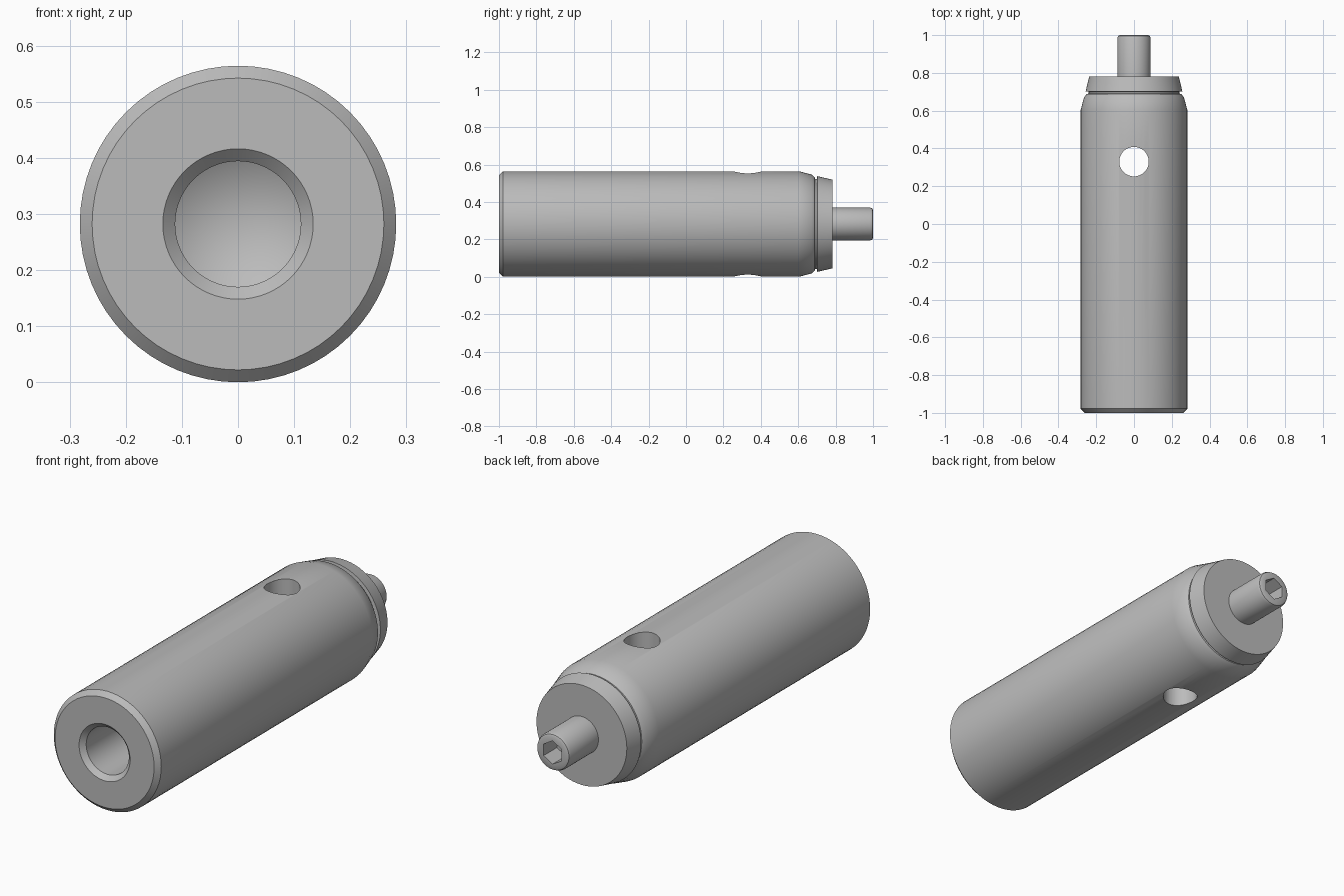
import bpy
import bmesh
import math
from mathutils import Matrix

cube = bpy.data.objects.get("Cube")
if cube:
    bpy.data.objects.remove(cube, do_unlink=True)

AXIS_Z = 0.282
SEGMENTS = 64

steel = bpy.data.materials.new("grey steel")
steel.use_nodes = True
GREY = (0.5, 0.5, 0.5, 1.0)
steel.diffuse_color = GREY
steel.node_tree.nodes["Principled BSDF"].inputs["Base Color"].default_value = GREY


def make_object(name, bm):
    bmesh.ops.recalc_face_normals(bm, faces=bm.faces)
    mesh = bpy.data.meshes.new(name)
    bm.to_mesh(mesh)
    bm.free()
    mesh.materials.append(steel)
    obj = bpy.data.objects.new(name, mesh)
    bpy.context.collection.objects.link(obj)
    return obj


def lathe(name, profile):
    """Turn (y, radius) points around the long axis; the ends lie on it."""
    bm = bmesh.new()
    rings = []
    for y, r in profile:
        if r == 0:
            rings.append([bm.verts.new((0, y, AXIS_Z))] * SEGMENTS)
            continue
        angles = [2 * math.pi * i / SEGMENTS for i in range(SEGMENTS)]
        rings.append([bm.verts.new((r * math.cos(a), y, AXIS_Z + r * math.sin(a)))
                      for a in angles])
    for a, b in zip(rings, rings[1:]):
        for i in range(SEGMENTS):
            j = (i + 1) % SEGMENTS
            corners = list(dict.fromkeys((a[i], a[j], b[j], b[i])))
            bm.faces.new(corners)
    return make_object(name, bm)


def prism(name, sides, radius, length, matrix):
    bm = bmesh.new()
    bmesh.ops.create_cone(bm, cap_ends=True, segments=sides, radius1=radius,
                          radius2=radius, depth=length, matrix=matrix)
    return make_object(name, bm)


def cut(obj, cutter):
    cutter.hide_render = True
    mod = obj.modifiers.new("cut", 'BOOLEAN')
    mod.operation = 'DIFFERENCE'
    mod.solver = 'EXACT'
    mod.object = cutter
    bpy.context.view_layer.objects.active = obj
    bpy.ops.object.modifier_apply(modifier=mod.name)
    bpy.data.objects.remove(cutter, do_unlink=True)


# Main barrel: drilled bore with a conical bottom, chamfered mouth, tapered
# rear, narrow groove and the flared collar behind it
body = lathe("barrel", [
    (-0.30, 0), (-0.365, 0.112), (-0.978, 0.112), (-1.0, 0.134),
    (-1.0, 0.260), (-0.978, 0.282), (0.605, 0.282), (0.672, 0.264),
    (0.688, 0.250), (0.690, 0.240), (0.700, 0.240), (0.702, 0.256),
    (0.782, 0.237), (0.782, 0)])

# Vertical cross hole
cut(body, prism("hole_cutter", 48, 0.078, 1.0,
                Matrix.Translation((0, 0.33, AXIS_Z))))

# Rear stem with a rounded rim
stem = lathe("stem", [
    (0.75, 0), (0.75, 0.088), (0.985, 0.088), (0.996, 0.083),
    (1.0, 0.075), (1.0, 0)])

# Hexagonal socket in the stem end
cut(stem, prism("socket_cutter", 6, 0.055, 0.2,
                Matrix.Translation((0, 1.0, AXIS_Z)) @ Matrix.Rotation(math.pi / 2, 4, 'X')))

# Smooth turned surfaces with crisp machined edges
for obj in (body, stem):
    bpy.ops.object.select_all(action='DESELECT')
    obj.select_set(True)
    bpy.context.view_layer.objects.active = obj
    bpy.ops.object.shade_smooth_by_angle(angle=math.radians(30))
